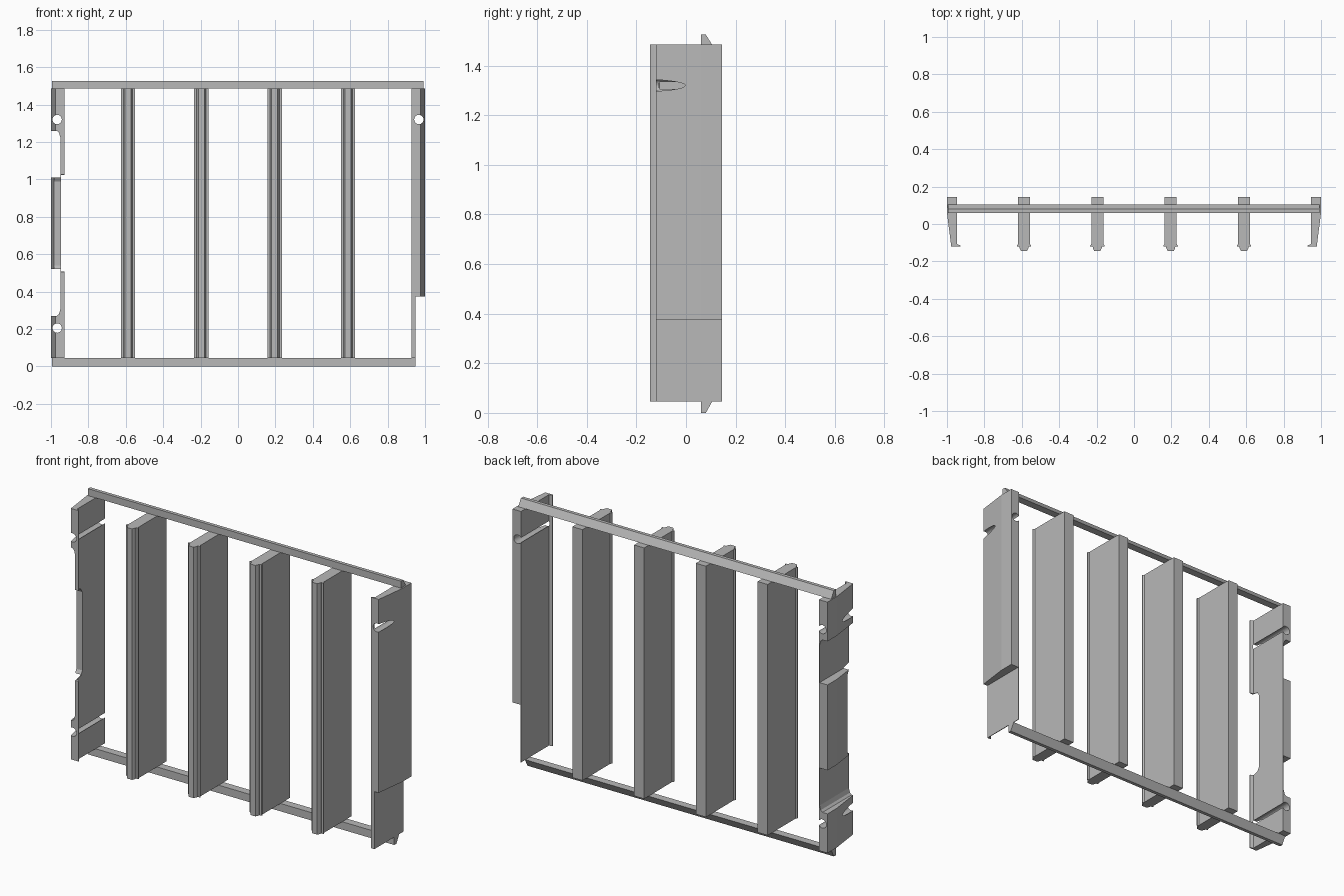
import bpy
import bmesh
from mathutils import Vector

old = bpy.data.objects.get("Cube")
if old:
    bpy.data.objects.remove(old, do_unlink=True)

grey = bpy.data.materials.new("plain_grey")
grey.use_nodes = True
grey.diffuse_color = (0.48, 0.48, 0.48, 1)
grey.node_tree.nodes["Principled BSDF"].inputs["Base Color"].default_value = grey.diffuse_color

BOTTOM, TOP = 0.045, 1.485


def prism(name, outline, axis, start, end):
    """Extrude a closed 2D outline along one axis."""
    def place(p, t):
        co = list(p)
        co.insert("xyz".index(axis), t)
        return Vector(co)

    bm = bmesh.new()
    face = bm.faces.new([bm.verts.new(place(p, start)) for p in outline])
    moved = bmesh.ops.extrude_face_region(bm, geom=[face])["geom"]
    shift = place((0, 0), end - start)
    bmesh.ops.translate(bm, vec=shift,
                        verts=[v for v in moved if isinstance(v, bmesh.types.BMVert)])
    bmesh.ops.recalc_face_normals(bm, faces=bm.faces)
    mesh = bpy.data.meshes.new(name)
    bm.to_mesh(mesh)
    bm.free()
    mesh.materials.append(grey)
    obj = bpy.data.objects.new(name, mesh)
    bpy.context.collection.objects.link(obj)
    return obj


def cut(target, cutter):
    cutter.hide_render = True
    cutter.hide_set(True)
    cutter.display_type = "WIRE"
    mod = target.modifiers.new(cutter.name, "BOOLEAN")
    mod.operation = "DIFFERENCE"
    mod.solver = "EXACT"
    mod.object = cutter


def bore(target, x, z):
    """Round hole running front to back."""
    bpy.ops.mesh.primitive_cylinder_add(vertices=32, radius=0.025, depth=0.6,
                                        location=(x, 0, z), rotation=(1.5708, 0, 0))
    hole = bpy.context.object
    hole.name = "bore_cutter"
    hole.data.materials.append(grey)
    cut(target, hole)


# Upright slats with a ribbed front edge
half = [(0.032, 0.145), (0.032, -0.107), (0.0385, -0.115), (0.0385, -0.12),
        (0.025, -0.12), (0.023, -0.13), (0.016, -0.145)]
slat = half + [(-x, y) for x, y in reversed(half)]
for i in range(4):
    cx = 0.392 * (i - 1.5)
    prism(f"slat_{i + 1}", [(cx + x, y) for x, y in slat], "z", BOTTOM, TOP)

# End posts with a tapered outer face and a small inner lip
post = [(0.946, 0.145), (1, 0.145), (1, 0.06), (0.977, -0.12),
        (0.928, -0.12), (0.928, -0.115), (0.946, -0.107)]
left_post = prism("left_post", post, "z", BOTTOM, TOP)
right_post = prism("right_post", [(-x, y) for x, y in post], "z", BOTTOM, TOP)

# Left post: one bore and a stepped-in foot
bore(left_post, 0.967, 1.32)
foot = [(0.95, -0.1), (1.1, -0.1), (1.1, 0.375), (0.95, 0.375)]
cut(left_post, prism("foot_cutter", foot, "y", -0.3, 0.3))

# Right post: two bores, two outer recesses and a front notch
for z in (1.32, 0.205):
    bore(right_post, -0.967, z)
recess = [(-1.1, 1.26), (-0.968, 1.26), (-0.957, 1.25), (-0.95, 1.225),
          (-0.95, 1.01), (-1.1, 1.01)]
MIDDLE = 0.765
for name, sign in (("upper", 1), ("lower", -1)):
    outline = [(x, MIDDLE + sign * (z - MIDDLE)) for x, z in recess]
    cut(right_post, prism(f"{name}_recess_cutter", outline, "y", -0.3, 0.3))
corner = [(-0.2, 0.265), (-0.12, 0.26), (-0.075, 0.25), (-0.06, 0.225)]
notch = [(y, MIDDLE + h) for y, h in corner] + [(y, MIDDLE - h) for y, h in reversed(corner)]
cut(right_post, prism("front_notch_cutter", notch, "x", -1.1, -0.9))

# Bevelled rails across the top and bottom
rail = [(0.06, 0), (0.06, 0.04), (0.08, 0.04), (0.105, 0)]
prism("top_rail", [(y, TOP + h) for y, h in rail], "x", -0.995, 0.992)
prism("bottom_rail", [(y, BOTTOM - h * 1.125) for y, h in rail], "x", -0.995, 0.95)
